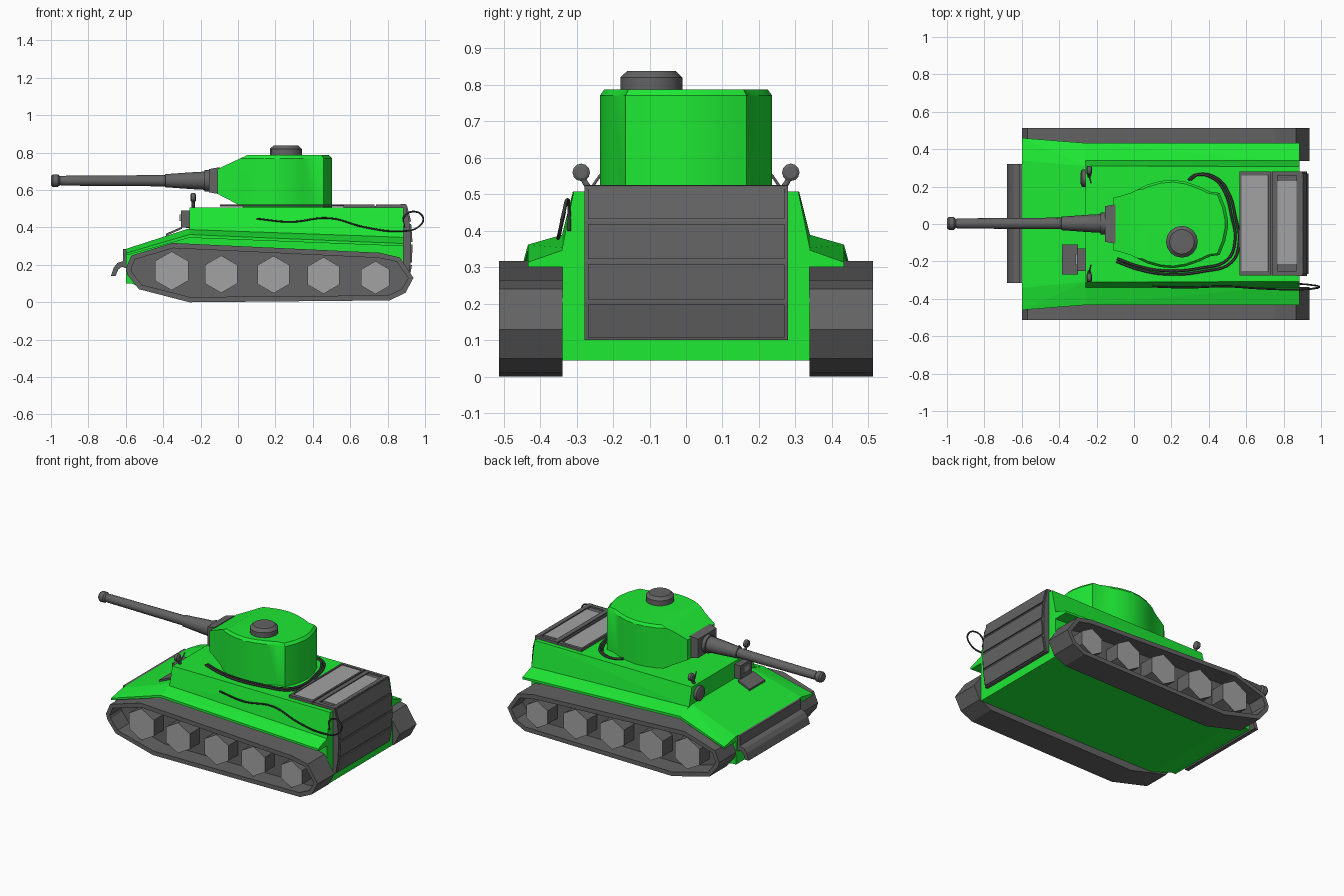
import bpy, bmesh, math
from mathutils import Vector

if "Cube" in bpy.data.objects:
    bpy.data.objects.remove(bpy.data.objects["Cube"])


def paint(name, *rgb):
    m = bpy.data.materials.new(name)
    m.diffuse_color = (*rgb, 1)
    m.use_nodes = True
    m.node_tree.nodes["Principled BSDF"].inputs["Base Color"].default_value = m.diffuse_color
    return m


green = paint("green_paint", .013, .82, .035)
dark = paint("dark_steel", .125, .125, .125)
light = paint("light_steel", .36, .36, .36)
black = paint("cable_black", .04, .04, .04)


def finish(name, bm, mat=dark, smooth=False):
    bmesh.ops.recalc_face_normals(bm, faces=bm.faces)
    me = bpy.data.meshes.new(name)
    bm.to_mesh(me)
    bm.free()
    ob = bpy.data.objects.new(name, me)
    bpy.context.collection.objects.link(ob)
    me.materials.append(mat)
    if smooth:
        bpy.ops.object.select_all(action='DESELECT')
        ob.select_set(True)
        bpy.context.view_layer.objects.active = ob
        bpy.ops.object.shade_smooth_by_angle(angle=math.radians(32))
    return ob


def solid(name, pts, mat=dark):
    """Convex solid around a few corner points."""
    bm = bmesh.new()
    vs = [bm.verts.new(p) for p in pts]
    bmesh.ops.convex_hull(bm, input=vs)
    bmesh.ops.dissolve_limit(bm, angle_limit=0.01, verts=bm.verts, edges=bm.edges)
    return finish(name, bm, mat)


def box(name, x, y, z, mat=dark):
    return solid(name, [(a, b, c) for a in x for b in y for c in z], mat)


def loft(bm, rings):
    """Join rings of points and cap both ends; returns the last cap."""
    rs = [[bm.verts.new(p) for p in r] for r in rings]
    n = len(rs[0])
    for a, b in zip(rs, rs[1:]):
        for i in range(n):
            bm.faces.new((a[i], a[(i + 1) % n], b[(i + 1) % n], b[i]))
    bm.faces.new(rs[0])
    return bm.faces.new(rs[-1])


def prism(name, profile, y0, y1, mat=dark):
    bm = bmesh.new()
    loft(bm, [[(x, y, z) for x, z in profile] for y in (y0, y1)])
    return finish(name, bm, mat)


def lathe(name, profile, loc, axis, n, mat=dark, smooth=True, phase=0.0):
    """Profile of (distance along axis, radius)."""
    bm = bmesh.new()
    rings = []
    for d, r in profile:
        ring = []
        for i in range(n):
            a = 2 * math.pi * i / n + phase
            c, s = r * math.cos(a), r * math.sin(a)
            p = {'X': (d, c, s), 'Y': (c, d, s), 'Z': (c, s, d)}[axis]
            ring.append(Vector(p) + Vector(loc))
        rings.append(ring)
    loft(bm, rings)
    return finish(name, bm, mat, smooth)


def cable(name, pts, r, mat=black):
    cu = bpy.data.curves.new(name, 'CURVE')
    cu.dimensions = '3D'
    cu.bevel_depth, cu.bevel_resolution, cu.resolution_u = r, 1, 6
    cu.use_fill_caps = True
    cu.materials.append(mat)
    sp = cu.splines.new('BEZIER')
    sp.bezier_points.add(len(pts) - 1)
    for b, p in zip(sp.bezier_points, pts):
        b.co = p
        b.handle_left_type = b.handle_right_type = 'AUTO'
    ob = bpy.data.objects.new(name, cu)
    bpy.context.collection.objects.link(ob)


# Tracks with recessed outer side, and hexagonal road wheels
track = [(-.60, .18), (-.57, .25), (-.35, .317), (.755, .265), (.865, .24), (.938, .13),
         (.895, .05), (.81, .01), (-.26, 0), (-.53, .07), (-.59, .145)]
wheels = [(-.355, .168, .104), (-.09, .15, .1), (.19, .148, .1), (.457, .143, .098), (.735, .132, .088)]
for s, side in ((-1, "right"), (1, "left")):
    bm = bmesh.new()
    f = loft(bm, [[(x, s * y, z) for x, z in track] for y in (.338, .513)])
    bmesh.ops.recalc_face_normals(bm, faces=bm.faces)
    bm.normal_update()
    bmesh.ops.inset_region(bm, faces=[f], thickness=.028)
    g = bmesh.ops.extrude_discrete_faces(bm, faces=[f])["faces"][0]
    bmesh.ops.translate(bm, verts=g.verts, vec=(0, -s * .12, 0))
    finish("track_" + side, bm)
    for i, (x, z, r) in enumerate(wheels):
        w = lathe(f"wheel_{side}_{i}", [(s * .385, r), (s * .495, r)], (x, 0, z), 'Y', 6,
                  smooth=False, phase=math.pi / 6)
        w.data.materials.append(light)
        for p in w.data.polygons:
            p.material_index = int(p.normal.y * s > .9)

# Hull: lower tub, upper body, sloped front plate and fenders
prism("lower_hull", [(-.6, .1), (-.57, .1), (-.42, .047), (.885, .045), (.885, .345), (-.26, .385), (-.6, .27)],
      -.338, .338, green)
S = (-1, 1)
solid("upper_hull", [(x, s * y, z) for s in S for x, y, z in
                     [(-.26, .31, .507), (-.26, .34, .388), (.885, .308, .507), (.885, .34, .348),
                      (-.26, .34, .35), (.885, .34, .3)]], green)
solid("front_plate", [(x, s * y, z) for s in S for x, y, z in
                      [(-.6, .34, .285), (-.6, .46, .262), (-.6, .46, .25), (-.26, .31, .395),
                       (-.26, .433, .362), (-.26, .433, .345), (-.6, .34, .25), (-.26, .31, .35)]], green)
for s, side in ((-1, "right"), (1, "left")):
    solid("fender_" + side, [(x, s * y, z) for x, y, z in
                             [(-.26, .325, .393), (-.26, .433, .362), (-.26, .433, .345), (-.26, .325, .345),
                              (.885, .325, .352), (.885, .433, .314), (.885, .433, .3), (.885, .325, .3)]], green)

# Front bumper
prism("front_bumper", [(-.68, .14), (-.665, .185), (-.645, .21), (-.615, .22), (-.615, .285), (-.595, .285),
                       (-.595, .18), (-.62, .19), (-.64, .175), (-.655, .14)], -.315, .32)

# Turret: plan outline raised to a bevelled top, then cut by two front slopes
half = [(-.11, .14), (-.02, .165), (.07, .21), (.14, .23), (.21, .236), (.28, .225), (.35, .2),
        (.41, .172), (.458, .166), (.488, .09), (.502, .02)]
plan = half + [(x, -y) for x, y in reversed(half)]
bm = bmesh.new()
loft(bm, [[(.2 + (x - .2) * k, y * k, z) for x, y in plan]
          for z, k in ((.505, 1), (.77, 1), (.787, .95))])
for co, no in (((.05, 0, .787), (-.075, 0, .16)), ((-.11, 0, .58), (-.073, 0, -.14))):
    cut = bmesh.ops.bisect_plane(bm, geom=bm.verts[:] + bm.edges[:] + bm.faces[:], plane_co=co,
                                 plane_no=no, clear_outer=True)
    bmesh.ops.edgenet_fill(bm, edges=[e for e in cut["geom_cut"] if isinstance(e, bmesh.types.BMEdge)])
finish("turret", bm, green, True)

# Commander hatch, mantlet and gun
lathe("cupola", [(.78, .085), (.82, .085), (.838, .066)], (.256, -.095, 0), 'Z', 16)
solid("mantlet", [(x, s * y, .65 + t * h) for s in S for t in S for x, y, h in
                  [(-.155, .095, .062), (-.10, .105, .072)]])
lathe("gun_barrel", [(-1, .026), (-.99, .034), (-.962, .034), (-.952, .024), (-.94, .027), (-.39, .031),
                     (-.388, .036), (-.25, .046), (-.18, .05), (-.178, .058), (-.15, .058)],
      (0, .003, .65), 'X', 14)

# Driver visor, its sloped plate, and the round gun mount
box("driver_visor", (-.305, -.255), (-.25, -.13), (.4, .49))
box("visor_window", (-.312, -.3), (-.22, -.16), (.435, .47), light)
solid("visor_plate", [(x, y, z + d) for y in (-.27, -.11) for d in (0, .012)
                      for x, z in ((-.385, .355), (-.3, .392))])
lathe("gun_mount", [(-.285, .03), (-.278, .047), (-.255, .047)], (0, .245, .445), 'X', 12)

# Lamps on bent stalks
for s, side in ((-1, "right"), (1, "left")):
    lathe("lamp_" + side, [(-.255, .016), (-.248, .024), (-.23, .024), (-.225, .016)],
          (0, s * .287, .56), 'X', 12)
    cable("lamp_stalk_" + side, [(-.24, s * .287, .555), (-.24, s * .275, .53), (-.24, s * .255, .505)],
          .009, dark)
    cable("lamp_brace_" + side, [(-.24, s * .26, .515), (-.235, s * .24, .545), (-.23, s * .22, .57)],
          .004, dark)

# Engine deck with raised frames and lighter inset panels
box("engine_deck", (.563, .9), (-.275, .28), (.5, .514))
box("deck_panel_front", (.575, .715), (-.25, .27), (.51, .518), light)
box("deck_panel_rear", (.768, .87), (-.215, .23), (.51, .518), light)
for x0, x1, t in ((.563, .73, .012), (.738, .9, .03)):
    for i, (xa, xb, ya, yb) in enumerate([(x0, x0 + t, -.275, .28), (x1 - t, x1, -.275, .28),
                                          (x0, x1, -.275, -.25), (x0, x1, .26, .28)]):
        box(f"deck_frame_{x0}_{i}", (xa, xb), (ya, yb), (.51, .524))

# Curved rear grille made of four panels
curve = [(.525, .895), (.425, .918), (.315, .925), (.205, .922), (.1, .905)]
prism("rear_grille", [(.87, .1), (.87, .525)] + [(x, z) for z, x in curve], -.278, .28)
for i, ((z0, x0), (z1, x1)) in enumerate(zip(curve, curve[1:])):
    a, b = z0 - .007, z1 + .007
    prism(f"grille_panel_{i}", [(x0 - .02, a), (x0 + .008, a), (x1 + .008, b), (x1 - .02, b)], -.268, .27)

# Tow cables around the turret and along the right side
loop = [(-.09, -.185), (.02, -.225), (.16, -.25), (.36, -.235), (.5, -.19), (.54, -.09), (.52, .05),
        (.49, .16), (.43, .24), (.33, .262), (.29, .235)]
for i, k in enumerate((1, 1.04)):
    cable(f"deck_cable_{i}", [(x * k, y * k - i * .008, .517) for x, y in loop], .007)
cable("side_cable", [(.1, -.335, .447), (.28, -.34, .43), (.49, -.334, .45), (.675, -.345, .402),
                     (.865, -.35, .38), (.96, -.345, .4), (.99, -.335, .45), (.94, -.325, .485),
                     (.885, -.32, .45), (.89, -.32, .4)], .005)
